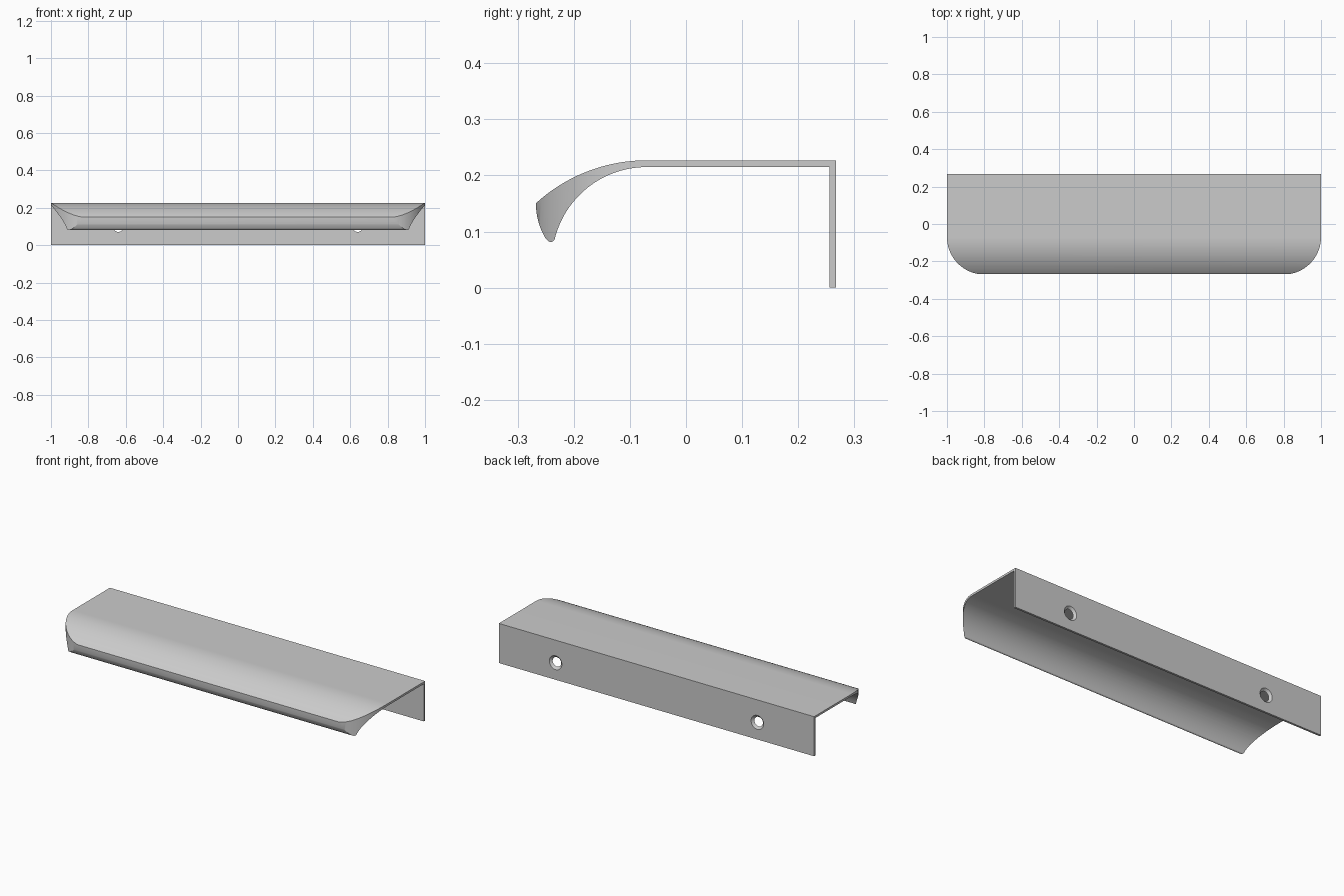
import bpy, bmesh, math
from mathutils import Vector

if "Cube" in bpy.data.objects:
    bpy.data.objects.remove(bpy.data.objects["Cube"])


def arc(cx, cy, r, a0, a1, n):
    """Points on a circle arc, angles in degrees."""
    return [(cx + r * math.cos(math.radians(a0 + (a1 - a0) * i / n)),
             cy + r * math.sin(math.radians(a0 + (a1 - a0) * i / n))) for i in range(n + 1)]


def prism(name, points, direction):
    """Close a loop of 3D points and extrude it into a solid."""
    bm = bmesh.new()
    face = bm.faces.new([bm.verts.new(p) for p in points])
    ext = bmesh.ops.extrude_face_region(bm, geom=[face])
    moved = [g for g in ext["geom"] if isinstance(g, bmesh.types.BMVert)]
    bmesh.ops.translate(bm, verts=moved, vec=Vector(direction))
    bmesh.ops.recalc_face_normals(bm, faces=bm.faces)
    mesh = bpy.data.meshes.new(name)
    bm.to_mesh(mesh)
    bm.free()
    obj = bpy.data.objects.new(name, mesh)
    bpy.context.collection.objects.link(obj)
    return obj


def cut(target, cutter, operation):
    """Apply a boolean and remove the cutter."""
    cutter.hide_render = True
    mod = target.modifiers.new("cut", 'BOOLEAN')
    mod.operation = operation
    mod.solver = 'EXACT'
    mod.object = cutter
    bpy.context.view_layer.objects.active = target
    bpy.ops.object.modifier_apply(modifier=mod.name)
    bpy.data.objects.remove(cutter, do_unlink=True)


# Side profile (y, z): back plate, flat top, curled grip lip
back, top, t, bend = 0.2675, 0.227, 0.012, -0.07
r_out, r_in = 0.293, 0.169
profile = [(back - t, 0), (back, 0), (back, top)]
profile += arc(bend, top - r_out, r_out, 90, 132.4, 24)          # outer curve
profile += arc(-0.147, 0.150, 0.1205, 184, 211, 10)              # lip front
profile += [(-0.2465, 0.0840), (-0.2430, 0.0816), (-0.2390, 0.0816), (-0.2355, 0.0840)]  # rounded tip
profile += arc(bend, top - t - r_in, r_in, 166, 90, 30)          # inner curve
profile += [(back - t, top - t)]
handle = prism("edge_pull_handle", [(-1.1, y, z) for y, z in profile], (2.2, 0, 0))

# Plan outline (x, y) trims the ends and rounds the front corners
plan = arc(0.8, bend, 0.2, 0, -90, 28)
plan = [(1, 0.4)] + plan + [(-x, y) for x, y in reversed(plan)] + [(-1, 0.4)]
cut(handle, prism("plan_cutter", [(x, y, -0.2) for x, y in plan], (0, 0, 0.8)), 'INTERSECT')

# Countersunk screw holes through the back plate, wide side at the back
for x in (-0.64, 0.64):
    bpy.ops.mesh.primitive_cone_add(vertices=40, radius1=0.053, radius2=0.014, depth=3 * t,
                                    location=(x, back - t / 2, 0.098),
                                    rotation=(math.radians(90), 0, 0))
    cut(handle, bpy.context.object, 'DIFFERENCE')

# Smooth curves, crisp edges
bpy.ops.object.select_all(action='DESELECT')
handle.select_set(True)
bpy.context.view_layer.objects.active = handle
bpy.ops.object.shade_smooth_by_angle(angle=math.radians(25))
